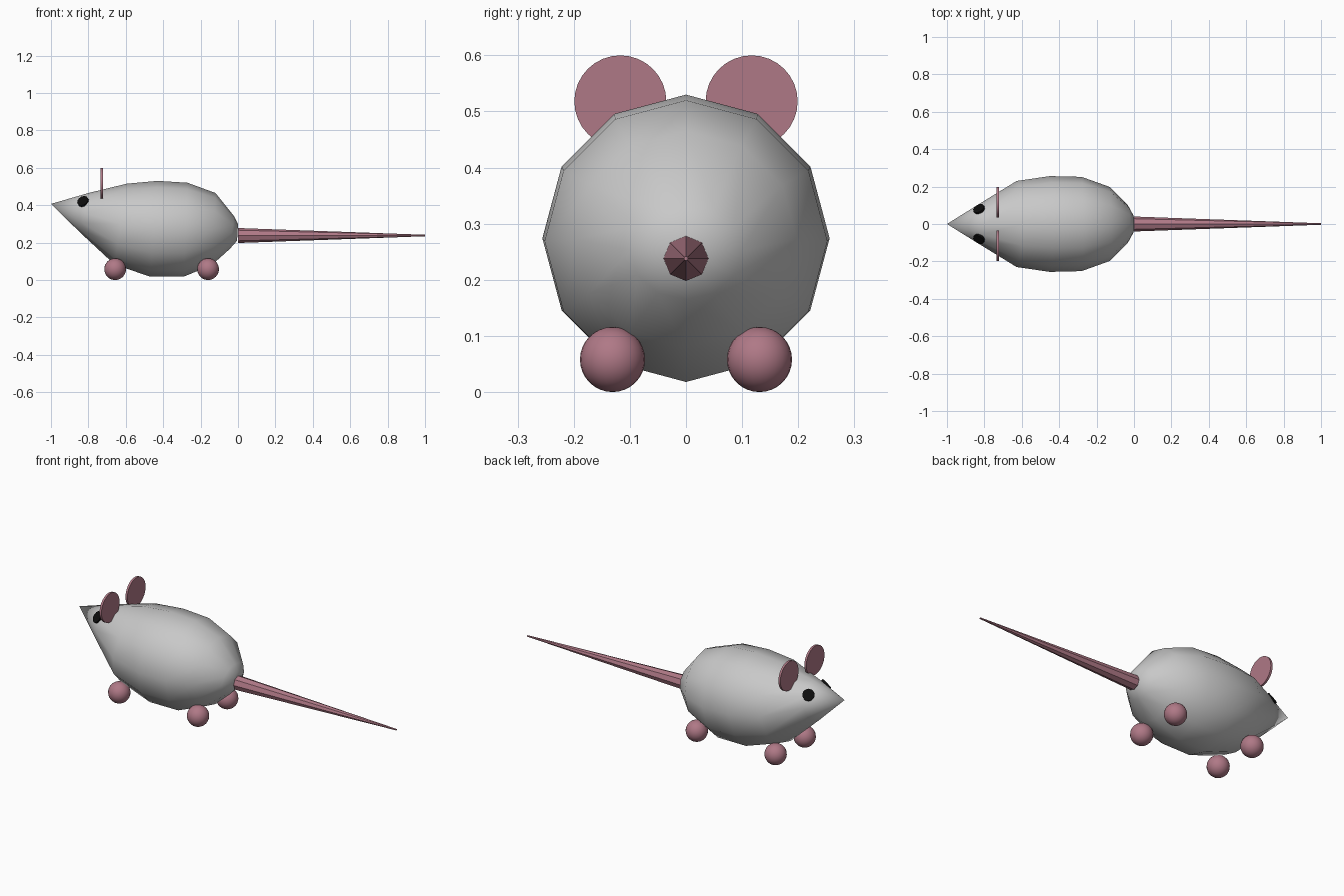
import bpy, bmesh, math
from mathutils import Vector

if "Cube" in bpy.data.objects:
    bpy.data.objects.remove(bpy.data.objects["Cube"])


def material(name, rgb):
    m = bpy.data.materials.new(name)
    m.diffuse_color = (*rgb, 1)
    m.use_nodes = True
    m.node_tree.nodes["Principled BSDF"].inputs["Base Color"].default_value = m.diffuse_color
    return m


GREY = material("grey_fur", (0.58, 0.58, 0.58))
PINK = material("pink_skin", (0.43, 0.19, 0.24))
BLACK = material("black_eye", (0.004, 0.004, 0.004))


def finish(ob, name, mat, smooth=None):
    ob.name = name
    ob.data.materials.append(mat)
    if smooth:
        bpy.ops.object.select_all(action='DESELECT')
        ob.select_set(True)
        bpy.context.view_layer.objects.active = ob
        bpy.ops.object.shade_smooth_by_angle(angle=math.radians(smooth))


def disc(name, loc, normal, radius, depth, sides, mat):
    rot = Vector(normal).to_track_quat('Z', 'Y').to_euler()
    bpy.ops.mesh.primitive_cylinder_add(vertices=sides, radius=radius, depth=depth,
                                        location=loc, rotation=rot)
    finish(bpy.context.object, name, mat, 35)


# Body: twelve-sided rings from nose to rump (top x, top z, bottom x, bottom z, half width)
RINGS = [
    (-0.80, 0.465, -0.84, 0.25, 0.112),
    (-0.595, 0.515, -0.66, 0.083, 0.230),
    (-0.43, 0.53, -0.47, 0.018, 0.256),
    (-0.27, 0.52, -0.29, 0.018, 0.252),
    (-0.12, 0.465, -0.14, 0.08, 0.198),
    (-0.02, 0.34, -0.045, 0.165, 0.100),
    (0.0, 0.30, -0.005, 0.21, 0.045),
]
bm = bmesh.new()
nose = bm.verts.new((-1, 0, 0.407))
loops = []
for tx, tz, bx, bz, w in RINGS:
    loop = []
    for i in range(12):
        a = math.tau * i / 12
        c = math.cos(a)
        loop.append(bm.verts.new(((tx + bx) / 2 + c * (tx - bx) / 2,
                                  w * math.sin(a),
                                  (tz + bz) / 2 + c * (tz - bz) / 2)))
    loops.append(loop)
for i in range(12):
    j = (i + 1) % 12
    bm.faces.new((nose, loops[0][i], loops[0][j]))
    for a, b in zip(loops, loops[1:]):
        bm.faces.new((a[i], b[i], b[j], a[j]))
bm.faces.new(loops[-1])
bmesh.ops.recalc_face_normals(bm, faces=bm.faces[:])
mesh = bpy.data.meshes.new("body")
bm.to_mesh(mesh)
bm.free()
body = bpy.data.objects.new("body", mesh)
bpy.context.collection.objects.link(body)
finish(body, "body", GREY, 80)

# Tail: flat-faced eight-sided taper
bpy.ops.mesh.primitive_cone_add(vertices=8, radius1=0.04, radius2=0.004, depth=1.0,
                                location=(0.5, 0, 0.238), rotation=(0, math.pi / 2, 0))
finish(bpy.context.object, "tail", PINK)

for side, s in (("right", -1), ("left", 1)):
    # Upright disc ears
    disc(f"ear_{side}", (-0.728, s * 0.117, 0.518), (1, 0, 0), 0.082, 0.012, 32, PINK)
    # Eyes lying on the cheeks
    disc(f"eye_{side}", (-0.827, s * 0.077, 0.418), (-0.4, s * 0.70, 0.59), 0.032, 0.02, 12, BLACK)
    # Ball feet
    for end, x in (("front", -0.657), ("back", -0.16)):
        bpy.ops.mesh.primitive_uv_sphere_add(segments=24, ring_count=16, radius=0.058,
                                             location=(x, s * 0.131, 0.058))
        finish(bpy.context.object, f"foot_{end}_{side}", PINK, 60)
